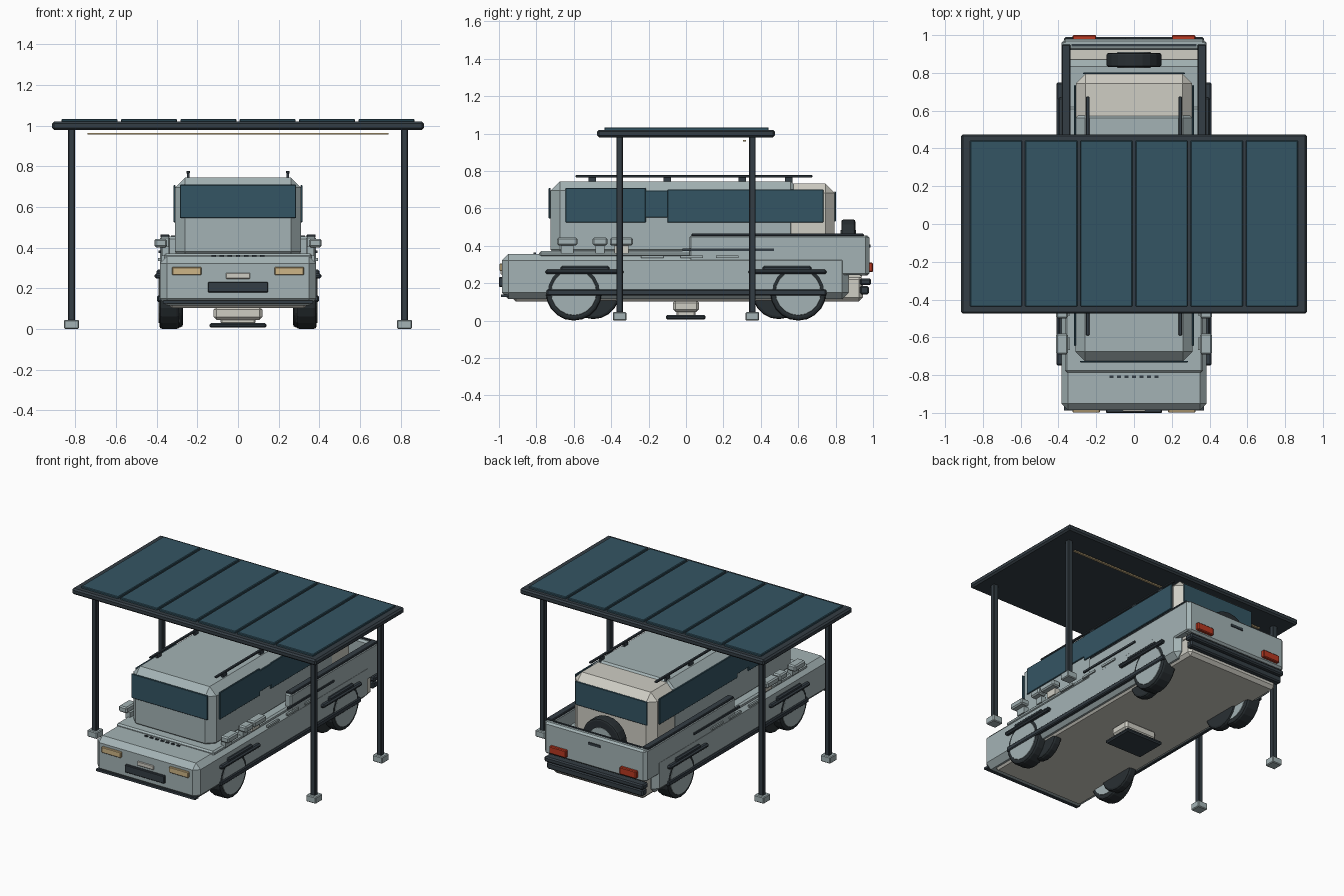
import bpy, math

cube = bpy.data.objects.get("Cube")
if cube:
    bpy.data.objects.remove(cube, do_unlink=True)


def material(name, rgb):
    m = bpy.data.materials.new(name)
    m.use_nodes = True
    m.diffuse_color = (*rgb, 1)
    m.node_tree.nodes["Principled BSDF"].inputs["Base Color"].default_value = (*rgb, 1)
    return m


PAINT = material("grey blue paint", (0.37, 0.45, 0.46))
CREAM = material("warm white", (0.62, 0.61, 0.55))
GLASS = material("deep blue glass", (0.034, 0.09, 0.125))
DARK = material("dark trim", (0.034, 0.047, 0.058))
RUBBER = material("rubber", (0.022, 0.029, 0.033))
LAMP = material("amber lamp", (0.61, 0.46, 0.24))
RED = material("red lamp", (0.48, 0.04, 0.015))


def bevel(obj, width, segments=1):
    mod = obj.modifiers.new("bevel", "BEVEL")
    mod.width = width
    mod.segments = segments
    mod.limit_method = "ANGLE"


def box(name, x, y, z, mat, chamfer=0.0):
    """Box from its extents along each axis."""
    spans = (x, y, z)
    bpy.ops.mesh.primitive_cube_add(size=1, location=[(a + b) / 2 for a, b in spans])
    obj = bpy.context.object
    obj.name = name
    for v in obj.data.vertices:
        v.co = [c * (b - a) for c, (a, b) in zip(v.co, spans)]
    obj.data.materials.append(mat)
    if chamfer:
        bevel(obj, chamfer)
    return obj


def wide(name, half, y, z, mat, chamfer=0.0):
    """Box centred across the vehicle."""
    return box(name, (-half, half), y, z, mat, chamfer)


def pair(name, x, y, z, mat, chamfer=0.0):
    """Same box on both sides."""
    box("left_" + name, x, y, z, mat, chamfer)
    box("right_" + name, (-x[1], -x[0]), y, z, mat, chamfer)


def drum(name, radius, depth, loc, axis, mat, chamfer=0.0):
    rot = (0, math.pi / 2, 0) if axis == "x" else (math.pi / 2, 0, 0)
    bpy.ops.mesh.primitive_cylinder_add(vertices=20, radius=radius, depth=depth,
                                        location=loc, rotation=rot)
    obj = bpy.context.object
    obj.name = name
    obj.data.materials.append(mat)
    if chamfer:
        bevel(obj, chamfer, 2)


# Solar canopy
wide("canopy_frame", 0.915, (-0.475, 0.475), (0.98, 1.02), DARK, 0.01)
for i in range(6):
    cx = (i - 2.5) * 0.292
    box(f"solar_panel_{i + 1}", (cx - 0.138, cx + 0.138), (-0.437, 0.442),
        (1.015, 1.033), GLASS, 0.004)
wide("light_strip", 0.74, (0.305, 0.32), (0.957, 0.965), LAMP)
for y in (-0.355, 0.355):
    tag = "front" if y < 0 else "rear"
    pair(tag + "_post", (0.802, 0.836), (y - 0.017, y + 0.017), (0.03, 0.985), DARK, 0.004)
    pair(tag + "_post_foot", (0.783, 0.856), (y - 0.036, y + 0.036), (0, 0.045), PAINT, 0.005)

# Lower body, deck and chassis
wide("lower_body", 0.385, (-0.985, 0.87), (0.115, 0.357), PAINT, 0.035)
wide("deck", 0.365, (-0.785, 0.62), (0.34, 0.372), PAINT, 0.01)
wide("chassis", 0.345, (-0.93, 0.945), (0.103, 0.24), CREAM, 0.02)
wide("bed_floor", 0.34, (0.8, 0.94), (0.23, 0.30), CREAM)
wide("front_lip", 0.37, (-0.988, -0.95), (0.125, 0.14), DARK)

# Front cabin and rear shell
wide("cabin", 0.31, (-0.725, 0.61), (0.33, 0.745), PAINT, 0.05)
wide("rear_shell", 0.308, (0.4, 0.795), (0.27, 0.733), CREAM, 0.05)
wide("windshield", 0.285, (-0.734, -0.724), (0.545, 0.71), GLASS, 0.003)
wide("rear_window", 0.27, (0.793, 0.802), (0.53, 0.69), GLASS, 0.003)
for name, y, z in (("front_window", (-0.645, -0.215), (0.525, 0.708)),
                   ("quarter_window", (-0.22, -0.095), (0.55, 0.695)),
                   ("rear_side_window", (-0.10, 0.735), (0.525, 0.70))):
    pair(name, (0.308, 0.318), y, z, GLASS, 0.003)

# Roof rails
pair("roof_rail", (0.236, 0.254), (-0.59, 0.675), (0.765, 0.778), DARK, 0.003)
for i, y in enumerate((-0.5, -0.1, 0.3, 0.55)):
    pair(f"rail_foot_{i + 1}", (0.238, 0.252), (y - 0.02, y + 0.02), (0.735, 0.768), DARK)

# Load bed
pair("bed_side", (0.335, 0.384), (0.02, 0.968), (0.245, 0.455), PAINT, 0.008)
pair("bed_cap", (0.337, 0.382), (0.03, 0.95), (0.45, 0.466), DARK, 0.004)
pair("bed_trim", (0.38, 0.392), (-0.02, 0.47), (0.373, 0.386), DARK)
wide("tailgate", 0.375, (0.92, 0.98), (0.24, 0.455), PAINT, 0.012)
wide("tailgate_cap", 0.33, (0.94, 0.952), (0.45, 0.46), DARK)
wide("tailgate_handle", 0.045, (0.976, 0.986), (0.39, 0.407), DARK)
pair("tail_lamp", (0.20, 0.325), (0.975, 1.0), (0.26, 0.31), RED, 0.005)
wide("upper_bumper", 0.37, (0.93, 0.99), (0.19, 0.225), DARK, 0.008)
wide("lower_bumper", 0.36, (0.93, 0.978), (0.14, 0.185), DARK, 0.008)

# Nose details
pair("headlamp", (0.18, 0.325), (-0.998, -0.98), (0.265, 0.305), LAMP, 0.004)
wide("nose_badge", 0.06, (-0.992, -0.98), (0.247, 0.275), CREAM, 0.003)
wide("grille", 0.148, (-1.0, -0.975), (0.18, 0.232), DARK, 0.004)
for i in range(7):
    cx = (i - 3) * 0.04
    box(f"hood_vent_{i + 1}", (cx - 0.011, cx + 0.011), (-0.815, -0.803), (0.35, 0.363), DARK)

# Side trim, arches and mirrors
pair("rocker_bar", (0.37, 0.398), (-0.745, 0.75), (0.133, 0.166), DARK, 0.006)
for tag, s in (("front", -1), ("rear", 1)):
    low, high = sorted((s * 0.30, s * 0.70))
    pair(tag + "_arch", (0.375, 0.41), sorted((s * 0.335, s * 0.75)), (0.248, 0.272), DARK, 0.008)
    pair(tag + "_arch_top", (0.375, 0.402), sorted((s * 0.41, s * 0.67)), (0.265, 0.292), DARK, 0.008)
for i, (y, half) in enumerate(((-0.635, 0.055), (-0.46, 0.04), (-0.345, 0.062))):
    pair(f"mirror_{i + 1}", (0.35, 0.412), (y - half, y + half), (0.402, 0.443), PAINT, 0.008)
    pair(f"mirror_stem_{i + 1}", (0.34, 0.375), (y - half * 0.6, y + half * 0.6),
         (0.36, 0.405), CREAM if i == 2 else PAINT)
for i, y in enumerate((-0.18, 0.03, 0.22)):
    pair(f"door_handle_{i + 1}", (0.38, 0.393), (y - 0.06, y + 0.06), (0.335, 0.348), PAINT)

# Road wheels with inner tyres, and the upright spare
for side, sx in (("left", 1), ("right", -1)):
    for tag, sy in (("front", -1), ("rear", 1)):
        name = f"{side}_{tag}_"
        drum(name + "tyre", 0.15, 0.10, (sx * 0.337, sy * 0.6, 0.15), "x", RUBBER, 0.015)
        drum(name + "rim", 0.122, 0.108, (sx * 0.337, sy * 0.6, 0.15), "x", PAINT, 0.004)
        drum(name + "inner_tyre", 0.14, 0.06, (sx * 0.30, sy * 0.495, 0.148), "x", RUBBER, 0.015)
drum("spare_tyre", 0.146, 0.075, (0, 0.868, 0.395), "y", RUBBER, 0.012)
drum("spare_rim", 0.09, 0.083, (0, 0.868, 0.395), "y", PAINT, 0.004)

# Charging pad under the floor
wide("charging_pad", 0.14, (-0.108, 0.105), (0.006, 0.03), DARK, 0.008)
wide("pad_base", 0.085, (-0.05, 0.05), (0.025, 0.06), CREAM, 0.006)
wide("pad_mount", 0.12, (-0.07, 0.07), (0.045, 0.11), CREAM, 0.015)
